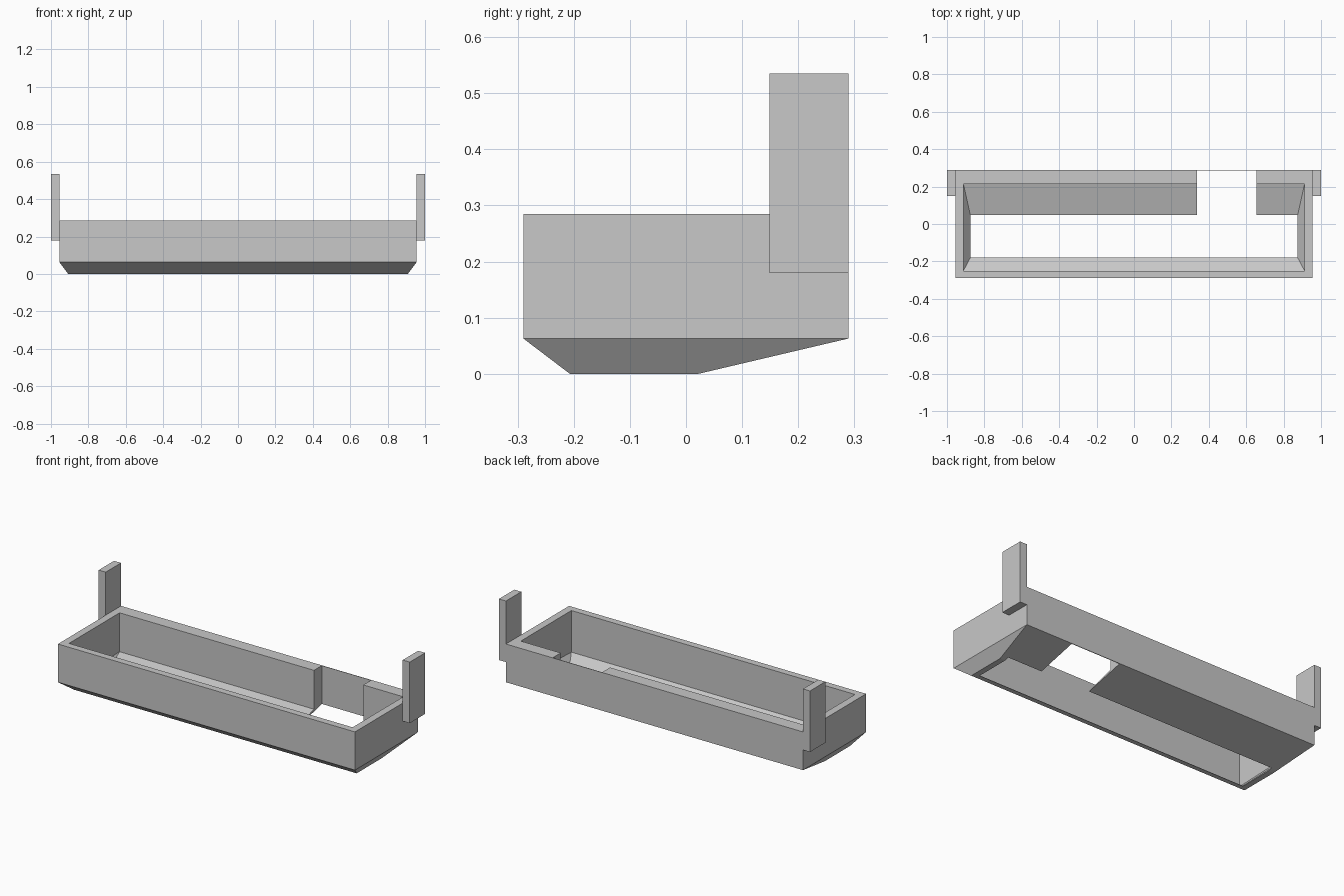
import bpy
import bmesh

default = bpy.data.objects.get("Cube")
if default:
    bpy.data.objects.remove(default, do_unlink=True)

grey = bpy.data.materials.new("light grey")
grey.use_nodes = True
grey.diffuse_color = (0.58, 0.58, 0.58, 1)
grey.node_tree.nodes["Principled BSDF"].inputs["Base Color"].default_value = grey.diffuse_color


def loft(name, rings):
    """Closed solid through rectangles given as (half x, front y, back y, front z, back z)."""
    bm = bmesh.new()
    loops = []
    for hx, y0, y1, z0, z1 in rings:
        corners = ((-hx, y0, z0), (hx, y0, z0), (hx, y1, z1), (-hx, y1, z1))
        loops.append([bm.verts.new(c) for c in corners])
    for low, high in zip(loops, loops[1:]):
        for i in range(4):
            j = (i + 1) % 4
            bm.faces.new((low[i], low[j], high[j], high[i]))
    bm.faces.new(loops[0][::-1])
    bm.faces.new(loops[-1])
    bmesh.ops.recalc_face_normals(bm, faces=bm.faces)
    mesh = bpy.data.meshes.new(name)
    bm.to_mesh(mesh)
    bm.free()
    mesh.materials.append(grey)
    obj = bpy.data.objects.new(name, mesh)
    bpy.context.collection.objects.link(obj)
    return obj


def box(name, x0, x1, y0, y1, z0, z1):
    obj = loft(name, [((x1 - x0) / 2, y0, y1, z, z) for z in (z0, z1)])
    obj.location.x = (x0 + x1) / 2
    return obj


def cut(target, cutter):
    mod = target.modifiers.new("cut", "BOOLEAN")
    mod.operation = "DIFFERENCE"
    mod.solver = "EXACT"
    mod.object = cutter
    bpy.context.view_layer.objects.active = target
    bpy.ops.object.modifier_apply(modifier=mod.name)
    bpy.data.objects.remove(cutter, do_unlink=True)


# Tray body with a tapered underside
tray = loft("tray_body", [
    (0.908, -0.207, 0.022, 0, 0),
    (0.955, -0.29, 0.29, 0.063, 0.063),
    (0.955, -0.29, 0.29, 0.285, 0.285),
])

# Open well through the body, narrowing towards the bottom
cut(tray, loft("well_cutter", [
    (0.875, -0.18, 0.048, -0.1, -0.1),
    (0.875, -0.18, 0.048, 0.002, 0.008),
    (0.912, -0.25, 0.215, 0.043, 0.059),
    (0.912, -0.25, 0.215, 0.4, 0.4),
]))

# Recess in the back wall, leaving a thin outer skin
cut(tray, box("recess_cutter", 0.338, 0.655, 0, 0.287, -0.1, 0.4))

# Upright side tabs
box("left_tab", 0.955, 1, 0.149, 0.29, 0.18, 0.535)
box("right_tab", -1, -0.955, 0.149, 0.29, 0.18, 0.535)
